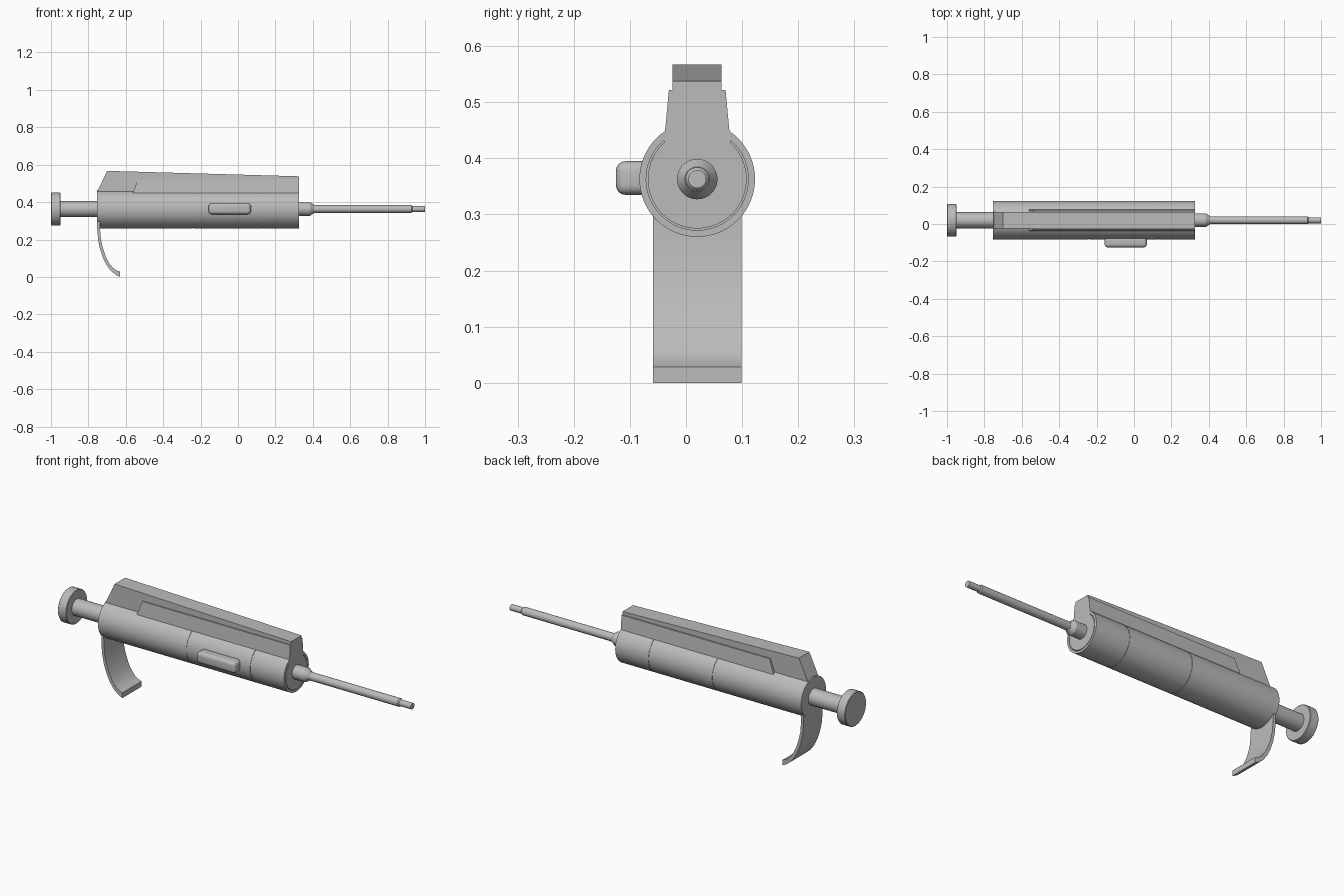
import bpy, bmesh, math

if "Cube" in bpy.data.objects:
    bpy.data.objects.remove(bpy.data.objects["Cube"])

AXIS_Y, AXIS_Z = 0.02, 0.363
REAR, FRONT = -0.755, 0.325

grey = bpy.data.materials.new("plain_grey")
grey.use_nodes = True
grey.diffuse_color = (0.5, 0.5, 0.5, 1)
grey.node_tree.nodes["Principled BSDF"].inputs["Base Color"].default_value = (0.5, 0.5, 0.5, 1)


def finish(name, bm, smooth=True):
    bmesh.ops.remove_doubles(bm, verts=bm.verts, dist=1e-6)
    bmesh.ops.recalc_face_normals(bm, faces=bm.faces)
    mesh = bpy.data.meshes.new(name)
    bm.to_mesh(mesh)
    bm.free()
    obj = bpy.data.objects.new(name, mesh)
    bpy.context.collection.objects.link(obj)
    mesh.materials.append(grey)
    if smooth:
        bpy.ops.object.select_all(action="DESELECT")
        obj.select_set(True)
        bpy.context.view_layer.objects.active = obj
        bpy.ops.object.shade_smooth_by_angle(angle=math.radians(30))
    return obj


def lathe(name, profile, sides=64):
    """Spin (x, radius) points about the long axis."""
    bm = bmesh.new()
    verts = [bm.verts.new((x, AXIS_Y, AXIS_Z + r)) for x, r in profile]
    edges = [bm.edges.new(pair) for pair in zip(verts, verts[1:])]
    bmesh.ops.spin(bm, geom=verts + edges, cent=(0, AXIS_Y, AXIS_Z), axis=(1, 0, 0),
                   angle=math.tau, steps=sides, use_merge=True)
    return finish(name, bm)


def extrude_side(name, outline, y0, y1, smooth=False):
    """Extrude an (x, z) outline across y."""
    bm = bmesh.new()
    face = bm.faces.new([bm.verts.new((x, y0, z)) for x, z in outline])
    new = bmesh.ops.extrude_face_region(bm, geom=[face])["geom"]
    bmesh.ops.translate(bm, verts=[v for v in new if isinstance(v, bmesh.types.BMVert)],
                        vec=(0, y1 - y0, 0))
    return finish(name, bm, smooth)


# Barrel with two fine seams and a recessed ring at the front end
R = 0.103
profile = [(REAR, 0), (REAR, R)]
for seam in (-0.24, 0.13):
    profile += [(seam - 0.002, R), (seam - 0.002, R - 0.002),
                (seam + 0.002, R - 0.002), (seam + 0.002, R)]
profile += [(FRONT, R), (FRONT, 0.091), (FRONT - 0.02, 0.091),
            (FRONT - 0.02, 0.088), (FRONT, 0.088), (FRONT, 0)]
lathe("barrel", profile)

# Plunger at the rear
lathe("plunger_rod", [(-0.96, 0), (-0.96, 0.043), (REAR + 0.01, 0.043), (REAR + 0.01, 0)], 48)
lathe("plunger_knob", [(-1, 0), (-1, 0.085), (-0.997, 0.088), (-0.953, 0.088),
                       (-0.95, 0.085), (-0.95, 0)])

# Nozzle collar, shaft and narrow tip
lathe("nozzle_collar", [(FRONT - 0.01, 0), (FRONT - 0.01, 0.036), (0.385, 0.036),
                        (0.407, 0.022), (0.407, 0)], 48)
lathe("nozzle_shaft", [(0.39, 0), (0.39, 0.021), (0.927, 0.021), (0.933, 0.016),
                       (1, 0.016), (1, 0)], 32)

# Sloping top rail
extrude_side("top_rail", [(REAR, 0.40), (REAR, 0.45), (-0.70, 0.567),
                          (FRONT, 0.538), (FRONT, 0.40)], -0.024, 0.063)

# Tapered side ribs along the rail
for name, side in (("right_rib", -1), ("left_rib", 1)):
    rib = extrude_side(name, [(-0.577, 0.41), (-0.535, 0.522), (FRONT, 0.522), (FRONT, 0.41)],
                       AXIS_Y + side * 0.04, AXIS_Y + side * 0.0505)
    for v in rib.data.vertices:
        if v.co.z < 0.45 and abs(v.co.y - AXIS_Y) > 0.045:
            v.co.y = AXIS_Y + side * 0.061

# Curved finger hook under the rear
outer = [(REAR + 0.002, 0.34), (-0.753, 0.26), (-0.748, 0.20), (-0.738, 0.15), (-0.723, 0.105),
         (-0.703, 0.064), (-0.68, 0.033), (-0.655, 0.012), (-0.63, 0.0)]
inner = [(-0.63, 0.028), (-0.651, 0.036), (-0.67, 0.05), (-0.69, 0.076), (-0.708, 0.112),
         (-0.722, 0.153), (-0.733, 0.20), (-0.738, 0.26), (-0.74, 0.34)]
extrude_side("finger_hook", outer + inner, -0.059, 0.099, smooth=True)

# Rounded push button on the front face
bm = bmesh.new()
bmesh.ops.create_cube(bm, size=1)
for v in bm.verts:
    v.co = (v.co.x * 0.226 - 0.044, v.co.y * 0.065 - 0.0925, v.co.z * 0.06 + AXIS_Z + 0.002)
bmesh.ops.bevel(bm, geom=bm.edges[:], offset=0.017, segments=4, profile=0.5, affect="EDGES")
finish("push_button", bm)
